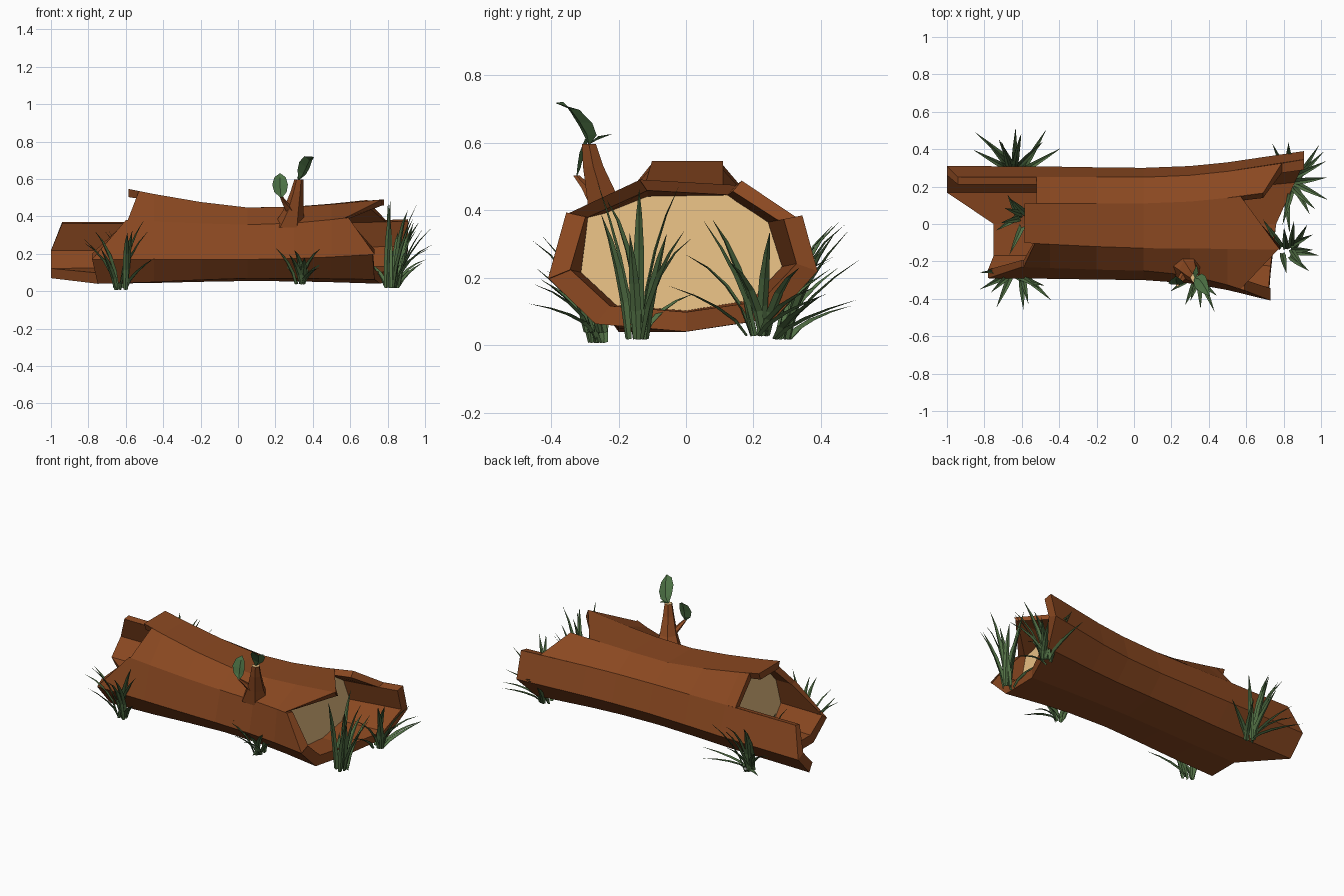
import bpy, bmesh, math, random
from mathutils import Vector as V

if "Cube" in bpy.data.objects:
    bpy.data.objects.remove(bpy.data.objects["Cube"])
random.seed(4)


def material(name, rgb):
    m = bpy.data.materials.new(name)
    m.diffuse_color = (*rgb, 1)
    m.use_nodes = True
    m.node_tree.nodes["Principled BSDF"].inputs["Base Color"].default_value = m.diffuse_color
    return m


BARK = material("bark brown", (0.255, 0.065, 0.015))
WOOD = material("pale wood", (0.8, 0.52, 0.23))
GRASS = material("grass green", (0.085, 0.165, 0.06))
LEAF = material("leaf green", (0.075, 0.17, 0.06))


def finish(bm, name, *mats, solid=True):
    if solid:
        bmesh.ops.recalc_face_normals(bm, faces=bm.faces)
    me = bpy.data.meshes.new(name)
    bm.to_mesh(me)
    bm.free()
    for m in mats:
        me.materials.append(m)
    ob = bpy.data.objects.new(name, me)
    bpy.context.collection.objects.link(ob)
    return ob


# cross-sections (y, z): left end, middle, right end
LEFT = [(.11, .55), (.25, .37), (.31, .19), (.2, .07), (0, .04), (-.2, .04), (-.29, .17), (-.23, .38), (-.1, .55)]
MID = [(.11, .445), (.25, .365), (.3, .2), (.2, .09), (0, .055), (-.2, .07), (-.3, .17), (-.25, .355), (-.13, .445)]
RIGHT = [(.2, .515), (.345, .385), (.39, .22), (.27, .08), (0, .035), (-.3, .06), (-.46, .21), (-.48, .44), (-.14, .505)]
# ragged ends: (left x at both edges, right x at both edges) for each bark panel
ENDS = [((-.52, -.52), (.69, .79)), ((-.94, -1), (.91, .91)), ((-1, -1), (.91, .86)),
        ((-1, -.75), (.86, .76)), ((-.75, -.75), (.76, .73)), ((-.75, -.78), (.73, .72)),
        ((-.78, -.6), (.73, .59)), ((-.59, -.53), (.57, .77)), ((-.585, -.585), (.78, .57))]
N = len(MID)


def point(i, x, inner=False):
    i %= N
    if x < .1:
        other, w = LEFT, min(1, (.1 - x) / .7) ** 1.4
    else:
        other, w = RIGHT, min(1, (x - .1) / .8) ** 1.6
    p = V(MID[i]).lerp(V(other[i]), w)
    if inner:
        p = V((p.x * .84, .33 + (p.y - .33) * .8))
    return V((x, p.x, p.y))


# hollow bark shell made of panels with ragged ends
bm = bmesh.new()


def quad(*ps):
    bm.faces.new([bm.verts.new(p) for p in ps])


STATIONS = [-.45, -.2, .05, .3, .5]
for i, (l, r) in enumerate(ENDS):
    rows = [l] + [(s, s) for s in STATIONS] + [r]
    for (a0, a1), (b0, b1) in zip(rows, rows[1:]):
        quad(point(i, a0), point(i + 1, a1), point(i + 1, b1), point(i, b0))
        quad(point(i, a0, 1), point(i, b0, 1), point(i + 1, b1, 1), point(i + 1, a1, 1))
    # broken end rims
    quad(point(i, l[0]), point(i, l[0], 1), point(i + 1, l[1], 1), point(i + 1, l[1]))
    quad(point(i, r[0]), point(i + 1, r[1]), point(i + 1, r[1], 1), point(i, r[0], 1))
    # steps between this panel and the next
    nl, nr = ENDS[(i + 1) % N]
    for a, b in ((l[1], nl[0]), (r[1], nr[0])):
        if abs(a - b) > .005:
            s = point(i + 1, a), point(i + 1, b), point(i + 1, b, 1), point(i + 1, a, 1)
            quad(*(s if a < b else s[::-1]))
bmesh.ops.remove_doubles(bm, verts=bm.verts, dist=.0005)
finish(bm, "log_bark", BARK)

# pale wood faces closing the hollow at both ends
for name, x0, slope in (("left_wood_face", -.49, 0), ("right_wood_face", .555, .1)):
    bm = bmesh.new()
    ring = []
    for i in range(N):
        z = point(i, x0, 1).z
        ring.append(bm.verts.new(point(i, x0 + slope * (.47 - z), 1)))
    mid = bm.verts.new(sum((v.co for v in ring), V()) / N)
    for i in range(N):
        bm.faces.new([mid, ring[i], ring[(i + 1) % N]])
    for f in bm.faces:
        f.normal_update()
        if f.normal.x * x0 < 0:
            f.normal_flip()
    finish(bm, name, WOOD, solid=False)


# branch stubs: tapered six-sided tubes with a pale cut top
def stub(name, path, sides=6):
    bm = bmesh.new()
    rings = []
    for x, y, z, r in path:
        rings.append([bm.verts.new((x + r * math.cos(a), y + r * math.sin(a), z))
                      for a in [math.tau * k / sides for k in range(sides)]])
    for a, b in zip(rings, rings[1:]):
        for k in range(sides):
            n = (k + 1) % sides
            bm.faces.new((a[k], a[n], b[n], b[k]))
    bm.faces.new(rings[0][::-1])
    bm.faces.new(rings[-1]).material_index = 1
    finish(bm, name, BARK, WOOD)


stub("branch_stub", [(.27, -.205, .34, .09), (.295, -.245, .43, .055), (.315, -.275, .53, .035), (.325, -.288, .597, .024)])
stub("side_twig", [(.295, -.25, .41, .035), (.255, -.29, .465, .02), (.232, -.325, .503, .01)], 5)


# folded ribbon: used for leaves and grass blades
def ribbon(bm, path, widths, side, fold):
    prev = None
    for p, w in zip(path, widths):
        p = V(p)
        row = [bm.verts.new(p - side * w), bm.verts.new(p + fold * w), bm.verts.new(p + side * w)]
        if prev:
            for k in (0, 1):
                bm.faces.new((prev[k], prev[k + 1], row[k + 1], row[k]))
        prev = row


LEAVES = [
    ("side_leaf", [(.232, -.325, .5), (.227, -.322, .53), (.225, -.316, .57), (.225, -.3, .61), (.225, -.28, .63)],
     V((1, 0, 0)), V((0, .3, -.1)), (.004, .033, .042, .03, .002)),
    ("top_leaf", [(.325, -.288, .597), (.34, -.29, .635), (.355, -.31, .675), (.375, -.34, .71), (.405, -.385, .718)],
     V((.6, .7, -.35)), V((.2, -.1, -.3)), (.004, .036, .046, .034, .002)),
    ("small_leaf", [(.325, -.288, .597), (.33, -.26, .615), (.335, -.22, .626)],
     V((.9, 0, .3)), V((0, 0, -.3)), (.004, .016, .001))]
for name, path, side, fold, widths in LEAVES:
    bm = bmesh.new()
    ribbon(bm, path, widths, side, fold)
    finish(bm, name, LEAF, solid=False)

# grass tufts: base x, y, z, blades, height, reach, heading, fan (degrees)
TUFTS = [
    ("back_left_grass", -.63, .27, .02, 11, .33, .23, 95, 60),
    ("front_left_grass", -.63, -.26, .01, 9, .33, .2, 270, 80),
    ("inner_left_grass", -.58, .03, .09, 6, .2, .15, 180, 60),
    ("front_grass", .33, -.26, .04, 9, .17, .19, 275, 70),
    ("right_front_grass", .82, -.14, .02, 10, .43, .15, 20, 105),
    ("right_back_grass", .83, .21, .03, 12, .38, .2, 10, 110)]
for name, x, y, z, n, h, reach, head, fan in TUFTS:
    bm = bmesh.new()
    for k in range(n):
        a = math.radians(head + fan * (2 * k / (n - 1) - 1) + random.uniform(-8, 8))
        d = V((math.cos(a), math.sin(a), 0))
        side = V((-d.y, d.x, 0))
        base = V((x, y, z)) + d * random.uniform(0, .03) + side * random.uniform(-.03, .03)
        q = random.uniform(.25, 1.15)
        hh, out = h * q, reach * (1.4 - .6 * q)
        droop = random.uniform(.1, .6)
        path = [base + d * out * t ** 1.4 + V((0, 0, hh * (t * (1 + droop) - droop * t * t)))
                for t in (0, .25, .5, .75, 1)]
        ribbon(bm, path, (.012, .016, .015, .009, .0005), side, V((d.x * .4, d.y * .4, -.3)))
    finish(bm, name, GRASS, solid=False)
